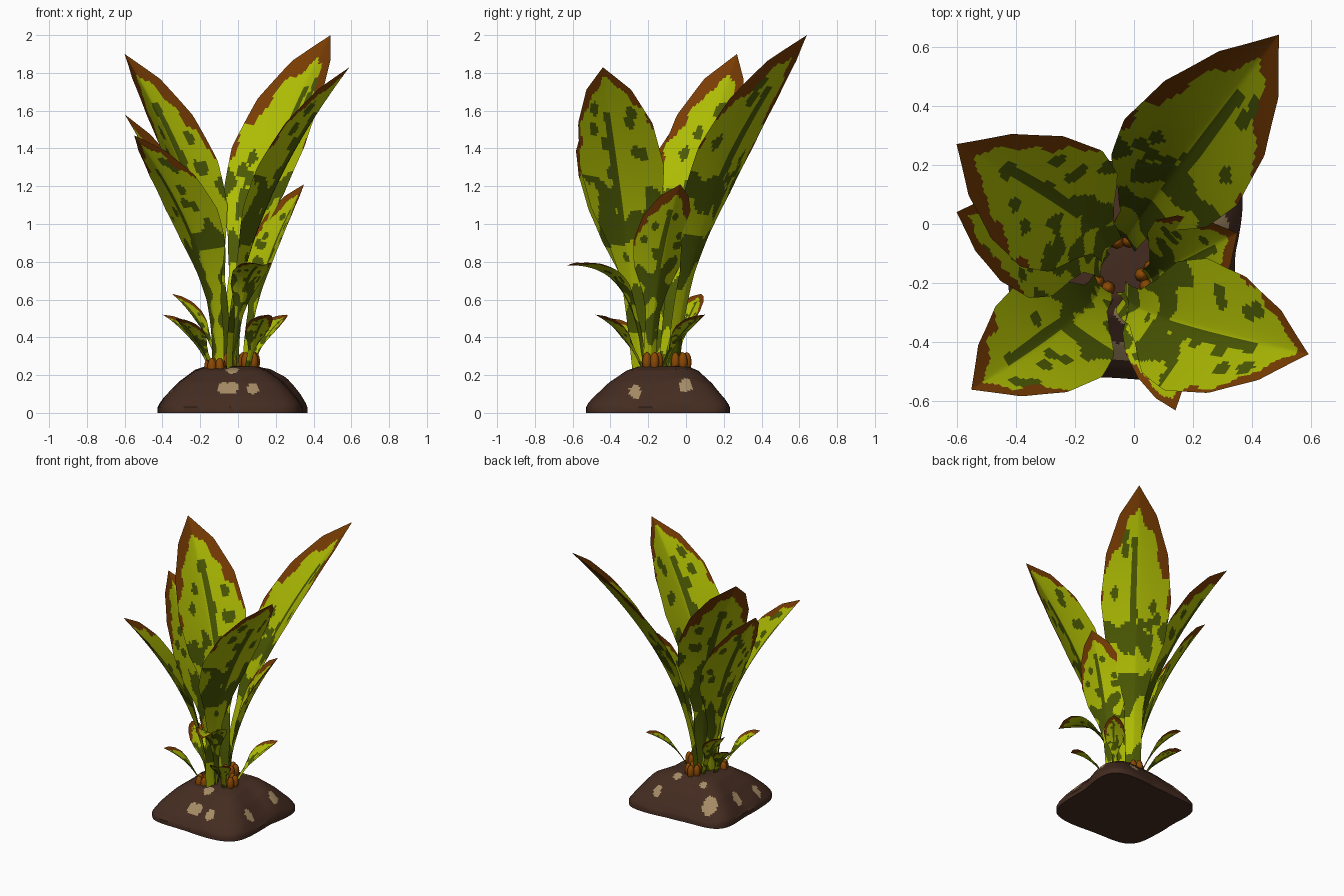
import bpy, bmesh, math, random
from mathutils import Vector, noise

if "Cube" in bpy.data.objects:
    bpy.data.objects.remove(bpy.data.objects["Cube"])
random.seed(4)


def material(name, rgb):
    m = bpy.data.materials.new(name)
    m.use_nodes = True
    m.diffuse_color = (*rgb, 1)
    node = m.node_tree.nodes["Principled BSDF"]
    node.inputs["Base Color"].default_value = (*rgb, 1)
    node.inputs["Roughness"].default_value = 0.9
    return m


lime = material("lime_green", (0.42, 0.50, 0.001))
dark = material("dark_green", (0.072, 0.1, 0.001))
brown = material("dry_brown", (0.19, 0.045, 0.001))
soil = material("soil_brown", (0.058, 0.025, 0.015))
tan = material("pebble_tan", (0.38, 0.26, 0.13))
orange = material("bulb_orange", (0.26, 0.065, 0.001))


def finish(name, bm, mats, angle):
    bmesh.ops.recalc_face_normals(bm, faces=bm.faces)
    me = bpy.data.meshes.new(name)
    bm.to_mesh(me)
    bm.free()
    for m in mats:
        me.materials.append(m)
    ob = bpy.data.objects.new(name, me)
    bpy.context.collection.objects.link(ob)
    bpy.ops.object.select_all(action='DESELECT')
    ob.select_set(True)
    bpy.context.view_layer.objects.active = ob
    bpy.ops.object.shade_smooth_by_angle(angle=math.radians(angle))
    return ob


def lerp_profile(points, t):
    for (a, pa), (b, pb) in zip(points, points[1:]):
        if t <= b:
            return pa + (pb - pa) * (t - a) / (b - a)
    return points[-1][1]


# Leaf outline: narrow stalk, wide blade, pointed tip
OUTLINE = [(0, 0.22), (0.18, 0.24), (0.3, 0.27), (0.41, 0.48), (0.53, 0.84),
           (0.66, 1.0), (0.8, 0.88), (0.915, 0.53), (1, 0)]
ROWS, COLS = 96, 34


def leaf_colour(t, v, spots, seed, dry):
    p = lerp_profile(OUTLINE, t)
    n = noise.noise(Vector((t * 16, v * p * 3, seed)))
    # dry margin widening towards the tip
    if t > dry and (1 - abs(v)) * p < 1.2 * (t - dry) + 0.22 * n:
        return 2
    # midrib stripe on one side
    if 0.48 < t < 0.85 and 0 < v * p < 0.17:
        return 1
    # mottled stalk, darkest where the blade begins
    m = noise.noise(Vector((t * 10, v * p * 2.6, seed + 7)))
    if t < 0.64 and m > lerp_profile([(0, 0), (0.36, -0.05), (0.43, -0.18), (0.64, 0.35)], t):
        return 1
    for st, sv in spots:
        if ((t - st) / 0.022) ** 2 + ((v - sv) * p / 0.11) ** 2 < 1:
            return 1
    return 0


def leaf(name, base, ctrl, tip, half, dry, fold=0.3):
    base, ctrl, tip = Vector(base), Vector(ctrl), Vector(tip)
    out = tip - base
    side = Vector((out.y, -out.x, 0)).normalized()
    seed = random.uniform(0, 90)
    spots = [(random.uniform(0.55, 0.88), random.uniform(-0.75, 0.75)) for _ in range(8)]

    def station(t):
        pos = base * (1 - t) ** 2 + ctrl * 2 * t * (1 - t) + tip * t * t
        tangent = ((ctrl - base) * (1 - t) + (tip - ctrl) * t).normalized()
        up = side.cross(tangent)
        if up.z < 0:
            up = -up
        return pos, up

    bm = bmesh.new()
    grid = []
    for i in range(ROWS + 1):
        t = i / ROWS
        pos, up = station(t)
        w = half * lerp_profile(OUTLINE, t)
        row = []
        for j in range(COLS + 1):
            v = 2 * j / COLS - 1
            row.append(bm.verts.new(pos + side * v * w + up * abs(v) ** 1.2 * w * fold))
        grid.append(row)
    for i in range(ROWS):
        for j in range(COLS):
            f = bm.faces.new((grid[i][j], grid[i][j + 1], grid[i + 1][j + 1], grid[i + 1][j]))
            f.material_index = leaf_colour((i + 0.5) / ROWS, 2 * (j + 0.5) / COLS - 1,
                                           spots, seed, dry)
    bmesh.ops.remove_doubles(bm, verts=bm.verts, dist=0.0002)
    return finish(name, bm, (lime, dark, brown), 20)


# Large leaves
leaf("leaf_back_left", (-0.03, -0.05, 0.23), (-0.03, -0.03, 1.05), (0.49, 0.64, 2.0), 0.24, 0.62)
leaf("leaf_front_left", (-0.03, -0.24, 0.23), (-0.04, -0.31, 1.0), (0.59, -0.44, 1.83), 0.235, 0.72)
leaf("leaf_back_right", (-0.09, -0.09, 0.23), (-0.06, -0.04, 1.0), (-0.6, 0.27, 1.9), 0.24, 0.63)
leaf("leaf_front_right", (-0.12, -0.2, 0.21), (-0.08, -0.27, 0.85), (-0.55, -0.56, 1.47), 0.215, 0.73)
leaf("leaf_right", (-0.11, -0.14, 0.23), (-0.14, -0.1, 0.85), (-0.6, 0.04, 1.58), 0.2, 0.65)

# Medium leaves
leaf("leaf_left", (0.05, -0.19, 0.23), (0.07, -0.17, 0.75), (0.35, -0.03, 1.21), 0.165, 0.63)
leaf("leaf_front", (-0.04, -0.23, 0.22), (0.03, -0.25, 0.8), (0.14, -0.63, 0.78), 0.1, 0.66)

# Small young leaves around the foot
for k, (b, tip) in enumerate([
        ((-0.1, -0.06, 0.23), (-0.35, 0.08, 0.63)),
        ((-0.14, -0.14, 0.21), (-0.4, 0.03, 0.52)),
        ((0.07, -0.12, 0.23), (0.26, 0.1, 0.52)),
        ((0.05, -0.23, 0.22), (0.16, -0.48, 0.52)),
        ((-0.13, -0.23, 0.2), (-0.33, -0.4, 0.5))]):
    b, tip = Vector(b), Vector(tip)
    ctrl = b.lerp(tip, 0.3)
    ctrl.z = b.z + 0.68 * (tip.z - b.z)
    leaf(f"young_leaf_{k + 1}", b, ctrl, tip, 0.072, 0.5)

# Bulbs in three clumps
for c, (x, y, z) in enumerate([(-0.12, -0.23, 0.24), (0.06, -0.18, 0.27), (-0.04, -0.03, 0.27)]):
    bm = bmesh.new()
    for k in range(5):
        a = k * math.tau / 5 + 0.4
        ball = bmesh.ops.create_uvsphere(bm, u_segments=8, v_segments=6, radius=1)["verts"]
        bmesh.ops.scale(bm, vec=(0.025, 0.025, 0.052), verts=ball)
        bmesh.ops.translate(bm, vec=(x + 0.035 * math.cos(a), y + 0.035 * math.sin(a), z), verts=ball)
    finish(f"bulb_clump_{c + 1}", bm, (orange,), 60)

# Soil mound: square rings with drawn-out corners rising to a flat crown
MOUND = [(0, 0.25), (0.35, 0.245), (0.5, 0.225), (0.72, 0.16), (0.92, 0.075), (1, 0.03)]
PEBBLES = [(-0.37, -0.3, 0.03), (-0.08, -0.43, 0.032), (-0.03, -0.43, 0.032),
           (0.08, -0.44, 0.032), (0.28, -0.27, 0.032), (-0.03, -0.3, 0.035),
           (0.29, 0.0, 0.033), (0.04, 0.04, 0.03), (-0.28, 0.12, 0.05),
           (0.13, 0.15, 0.028), (-0.35, -0.1, 0.033), (-0.17, 0.04, 0.025)]
SEG, RINGS = 144, 48
bm = bmesh.new()
rings = []
for i in range(1, RINGS + 2):
    s = min(i / RINGS, 1)
    row = []
    for j in range(SEG):
        a = math.tau * j / SEG
        c, d = math.cos(a), math.sin(a)
        r = (abs(c) ** 5 + abs(d) ** 5) ** (-1 / 5)
        wob = 1 + 0.05 * noise.noise(Vector((c * 1.5, d * 1.5, 3)))
        pull = 0.15 * s * max(0, (c + d) / math.sqrt(2) - 0.8)
        x = -0.04 * s - 0.03 * (1 - s) + 0.385 * s * r * c * wob + pull
        y = -0.15 * s - 0.1 * (1 - s) + 0.365 * s * r * d * wob + pull
        z = lerp_profile(MOUND, s) if i <= RINGS else 0
        if i < RINGS:
            z += 0.02 * noise.noise(Vector((x * 5, y * 5, 1))) * s
            # lump of soil at the left flank
            z += 0.035 * math.exp(-((x - 0.29) ** 2 + (y + 0.03) ** 2) / 0.01)
        row.append(bm.verts.new((x, y, z)))
    rings.append(row)
bm.faces.new(rings[0])
for r0, r1 in zip(rings, rings[1:]):
    for j in range(SEG):
        bm.faces.new((r0[j], r1[j], r1[(j + 1) % SEG], r0[(j + 1) % SEG]))
bm.faces.new(rings[-1])
for f in bm.faces:
    p = f.calc_center_median()
    if p.z > 0.04 and any(math.hypot(p.x - x, p.y - y) < r for x, y, r in PEBBLES):
        f.material_index = 1
finish("soil_mound", bm, (soil, tan), 40)
